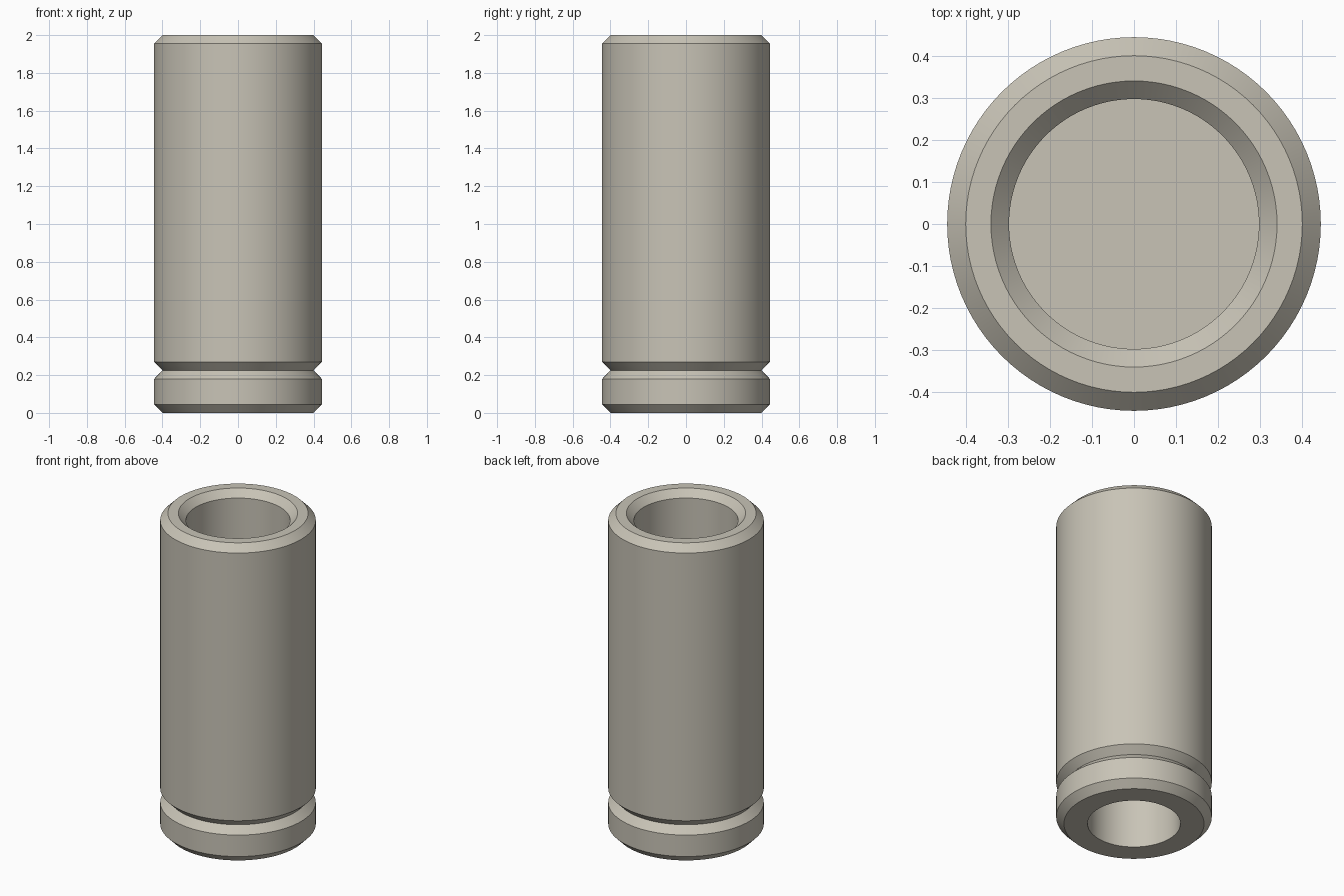
import bpy
import bmesh
import math

if "Cube" in bpy.data.objects:
    bpy.data.objects.remove(bpy.data.objects["Cube"])

SEGMENTS = 96

# Closed half-section (radius, height), from the inner floor out and round
PROFILE = [
    (0.0, 0.60), (0.297, 0.60),                      # floor of the upper bore
    (0.297, 1.957), (0.34, 2.0),                     # bore wall and inner chamfer
    (0.40, 2.0), (0.444, 1.956),                     # rim and outer chamfer
    (0.444, 0.27), (0.40, 0.225), (0.444, 0.18),     # body and V groove
    (0.444, 0.045), (0.40, 0.0),                     # base collar and chamfer
    (0.265, 0.0), (0.265, 0.45), (0.0, 0.45),        # lower bore
]


def lathe(name, profile, material):
    """Spin a half-section around z into a solid."""
    bm = bmesh.new()
    verts = [bm.verts.new((r, 0, z)) for r, z in profile]
    edges = [bm.edges.new(pair) for pair in zip(verts, verts[1:])]
    bmesh.ops.spin(bm, geom=verts + edges, cent=(0, 0, 0), axis=(0, 0, 1),
                   angle=math.tau, steps=SEGMENTS, use_merge=False)
    bmesh.ops.remove_doubles(bm, verts=bm.verts, dist=1e-4)
    bmesh.ops.recalc_face_normals(bm, faces=bm.faces)
    mesh = bpy.data.meshes.new(name)
    bm.to_mesh(mesh)
    bm.free()
    mesh.materials.append(material)
    obj = bpy.data.objects.new(name, mesh)
    bpy.context.collection.objects.link(obj)
    bpy.context.view_layer.objects.active = obj
    obj.select_set(True)
    bpy.ops.object.shade_smooth_by_angle(angle=math.radians(30))
    return obj


metal = bpy.data.materials.new("warm_grey_metal")
metal.diffuse_color = (0.58, 0.55, 0.47, 1)
metal.use_nodes = True
metal.node_tree.nodes["Principled BSDF"].inputs["Base Color"].default_value = metal.diffuse_color

# Hollow sleeve with a grooved collar at the base
lathe("grooved_sleeve", PROFILE, metal)
